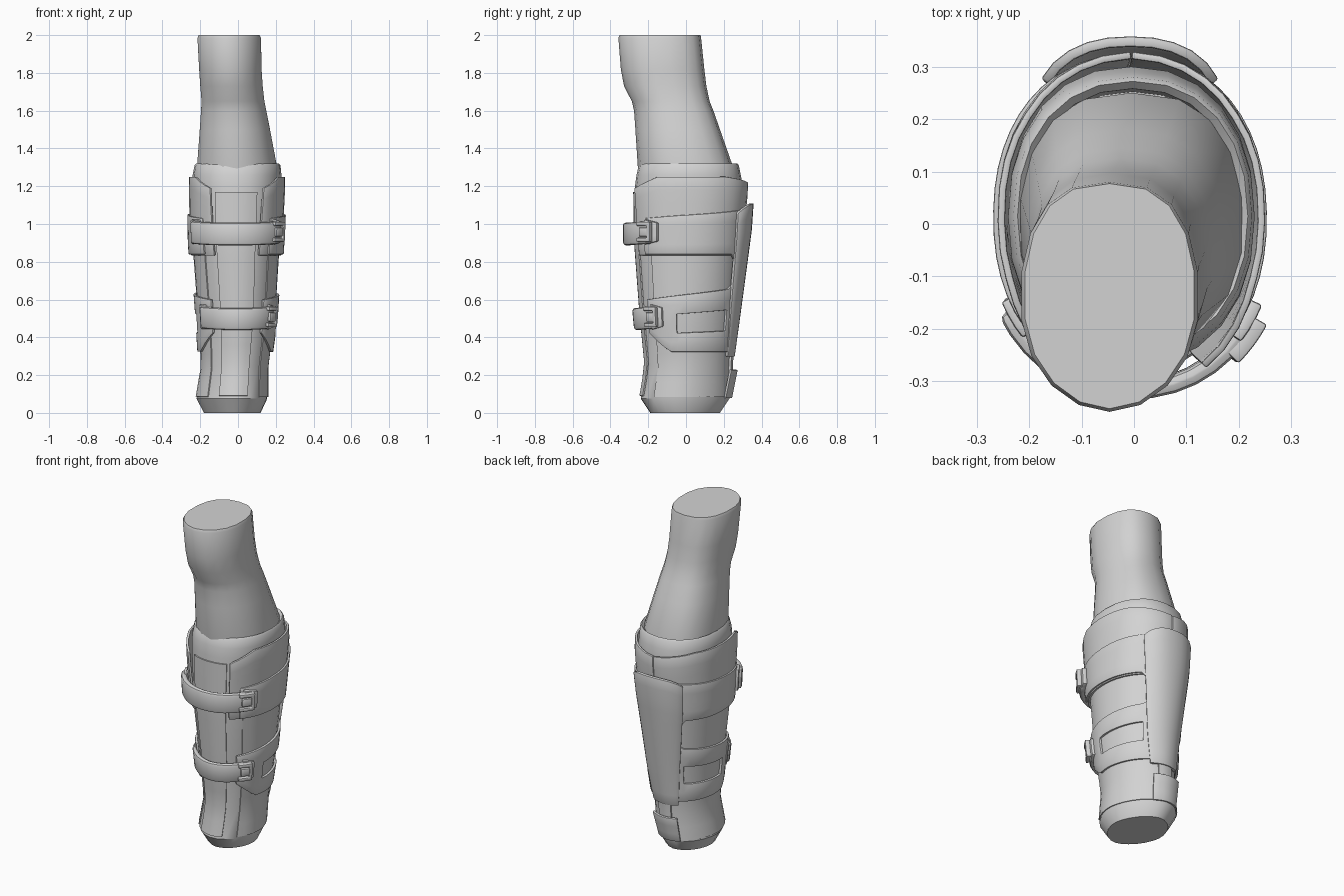
import bpy
from math import sin, cos, pi, radians, copysign

cube = bpy.data.objects.get("Cube")
if cube:
    bpy.data.objects.remove(cube, do_unlink=True)

grey = bpy.data.materials.new("plain_grey")
grey.use_nodes = True
grey.diffuse_color = (0.65, 0.65, 0.65, 1)
grey.node_tree.nodes["Principled BSDF"].inputs["Base Color"].default_value = (0.65, 0.65, 0.65, 1)

# Cross-section bounds: z, x min, x max, y min, y max
SLEEVE = [
    (0.0, -0.18, 0.12, -0.19, 0.18),
    (0.075, -0.22, 0.155, -0.24, 0.23),
    (0.25, -0.19, 0.155, -0.21, 0.23),
    (0.5, -0.205, 0.19, -0.235, 0.25),
    (0.9, -0.235, 0.215, -0.265, 0.28),
    (1.2, -0.24, 0.23, -0.27, 0.3),
    (1.26, -0.24, 0.23, -0.262, 0.29),
    (1.31, -0.23, 0.225, -0.25, 0.28),
]
ARM = [
    (1.1, -0.2, 0.2, -0.22, 0.25),
    (1.3, -0.22, 0.21, -0.255, 0.25),
    (1.5, -0.205, 0.172, -0.268, 0.18),
    (1.6, -0.198, 0.152, -0.275, 0.145),
    (1.65, -0.195, 0.142, -0.287, 0.125),
    (1.73, -0.202, 0.133, -0.328, 0.108),
    (1.82, -0.208, 0.127, -0.345, 0.097),
    (1.985, -0.217, 0.124, -0.358, 0.08),
    (2.0, -0.21, 0.117, -0.352, 0.077),
]


def section(z):
    """Sleeve bounds at a height."""
    for a, b in zip(SLEEVE, SLEEVE[1:]):
        if z <= b[0]:
            k = (z - a[0]) / (b[0] - a[0])
            return [p + (q - p) * k for p, q in zip(a, b)]
    return SLEEVE[-1]


def point(ring, t, off=0.0, taper=0.0):
    """Point on an oval ring; t = 0 is the front, positive toward +x.
    Toward the bottom the oval gets leaner and slightly skewed."""
    z, x0, x1, y0, y1 = ring
    low = max(0, 1 - z / 1.1)
    power = 0.9 + 0.22 * low + taper * cos(t)
    skew = radians(3.5) * low
    s, c = sin(t + skew), cos(t - skew)
    s, c = copysign(abs(s) ** power, s), copysign(abs(c) ** power, c)
    return ((x0 + x1) / 2 + ((x1 - x0) / 2 + off) * s,
            (y0 + y1) / 2 - ((y1 - y0) / 2 + off) * c, z)


def build(name, verts, faces, thick=0.0, bevel=0.0):
    mesh = bpy.data.meshes.new(name)
    mesh.from_pydata(verts, [], faces)
    mesh.materials.append(grey)
    obj = bpy.data.objects.new(name, mesh)
    bpy.context.collection.objects.link(obj)
    bpy.ops.object.select_all(action="DESELECT")
    obj.select_set(True)
    bpy.context.view_layer.objects.active = obj
    if thick:
        mod = obj.modifiers.new("thickness", "SOLIDIFY")
        mod.thickness, mod.offset = thick, 1
        bpy.ops.object.modifier_apply(modifier=mod.name)
    if bevel:
        mod = obj.modifiers.new("round", "BEVEL")
        mod.width, mod.segments, mod.limit_method = bevel, 2, "ANGLE"
        mod.angle_limit = radians(50)
        bpy.ops.object.modifier_apply(modifier=mod.name)
    bpy.ops.object.shade_smooth_by_angle(angle=radians(35))
    return obj


def loft(name, rings, sides, taper=0.0):
    verts = [point(r, 2 * pi * i / sides, 0, taper) for r in rings for i in range(sides)]
    faces = [(j * sides + i, j * sides + (i + 1) % sides,
              (j + 1) * sides + (i + 1) % sides, (j + 1) * sides + i)
             for j in range(len(rings) - 1) for i in range(sides)]
    last = (len(rings) - 1) * sides
    faces += [tuple(reversed(range(sides))), tuple(range(last, last + sides))]
    return build(name, verts, faces)


def patch(name, shape, nu, nv, thick, bevel=0.0, side=1, hole=None):
    """Plate wrapped on the sleeve; shape(u, v) gives degrees, height, offset."""
    verts, faces = [], []
    for i in range(nu + 1):
        for j in range(nv + 1):
            u = i / nu if side > 0 else 1 - i / nu
            t, z, off = shape(u, j / nv)
            verts.append(point(section(z), radians(t * side), off))
    for i in range(nu):
        for j in range(nv):
            col = i if side > 0 else nu - 1 - i
            if hole and hole(col, j):
                continue
            a = i * (nv + 1) + j
            faces.append((a, a + nv + 1, a + nv + 2, a + 1))
    return build(name, verts, faces, thick, bevel)


def mix(a, b, k):
    return a + (b - a) * k


# Arm and padded sleeve with a hollow rim
loft("arm", ARM, 18, 0.1)
rim = SLEEVE[-1]
inner = [(z, rim[1] + d, rim[2] - d, rim[3] + d, rim[4] - d)
         for z, d in ((1.32, 0.008), (1.305, 0.022), (1.15, 0.028))]
loft("padded_sleeve", SLEEVE + inner, 24)

# Front tongue
patch("front_tongue", lambda u, v: (mix(-26, 24, u), mix(0.09, 1.17, v), 0.002),
      6, 12, 0.008)


# Side shells, repeated on both sides
def liner(u, v):
    return mix(47, 180, u), mix(0.085, 0.85, v), 0.0


def cuff(u, v):
    top = 1.19 + 0.06 * min(1, u * 5) - 0.03 * max(0, u * 3 - 2)
    flare = 0.022 * max(0, 1 - u * 4) * v + 0.012 * max(0, u * 3 - 2) * v
    return mix(28, 180, u), mix(0.835, top, v), 0.006 + flare


def upper_band(u, v):
    low = 0.84 - 0.07 * max(0, u * 8 - 7)
    return mix(42, 156, u), mix(low, mix(1.03, 1.075, u), v), 0.019


def lower_band(u, v):
    low = 0.325 + 0.1 * max(0, 1 - u * 4)
    top = mix(0.6, 0.665, u) + 0.05 * max(0, u * 10 - 9)
    return mix(38, 160, u), mix(low, top, v), 0.007


for side, word in ((1, "left"), (-1, "right")):
    patch(word + "_liner", liner, 12, 10, 0.006, 0, side)
    patch(word + "_upper_cuff", cuff, 15, 6, 0.014, 0.004, side)
    patch(word + "_upper_band", upper_band, 16, 4, 0.012, 0.004, side)
    patch(word + "_lower_band", lower_band, 15, 6, 0.014, 0.003, side,
          lambda i, j: 5 <= i <= 12 and 2 <= j <= 3)


# Back spine plate with edges folded toward the shell, its lower hook and the heel tab
def spine(u, v):
    edge = abs(2 * u - 1)
    crown = min(0.044, 0.004 + 0.048 * v)
    return (180 + mix(27, 35, v ** 0.7) * (2 * u - 1),
            mix(0.3, 1.11 - 0.05 * edge ** 3, v),
            crown * (1 - 0.45 * edge ** 3))


patch("back_spine", spine, 10, 12, 0.02, 0.005)
patch("spine_hook", lambda u, v: (mix(166, 194, u), mix(0.19, 0.33, v), 0.006),
      4, 2, 0.012)
patch("heel_tab", lambda u, v: (mix(155, 205, u), mix(0.08, 0.23, v), mix(0.0, 0.03, v)),
      6, 3, 0.014, 0.004)

# Front straps with a buckle on one end and an anchor plate on the other
for word, z, half, off, thick in (("upper", 0.957, 0.06, 0.034, 0.034),
                                  ("lower", 0.508, 0.058, 0.016, 0.03)):
    patch(word + "_strap",
          lambda u, v: (mix(-58, 56, u), z - 0.01 * sin(pi * u) + mix(-half, half, v),
                        off - 0.006 * abs(2 * u - 1)),
          14, 2, thick, 0.015)
    patch(word + "_buckle_plate",
          lambda u, v: (mix(46, 62, u), z + mix(-0.065, 0.068, v) * (1 - 0.25 * u), off - 0.006),
          3, 3, 0.026, 0.006)
    patch(word + "_buckle_frame",
          lambda u, v: (mix(40, 57, u), z + mix(-0.05, 0.055, v), off + 0.014),
          4, 5, 0.03, 0.005, 1, lambda i, j: i <= 2 and 1 <= j <= 3)
    patch(word + "_buckle_tongue",
          lambda u, v: (mix(43, 55, u), z + mix(-0.022, 0.025, v), off + 0.016),
          3, 2, 0.024, 0.005)
    patch(word + "_anchor_plate",
          lambda u, v: (mix(46, 62, u), z + mix(-0.062, 0.066, v), off - 0.01),
          3, 2, 0.022, 0.006, -1)
